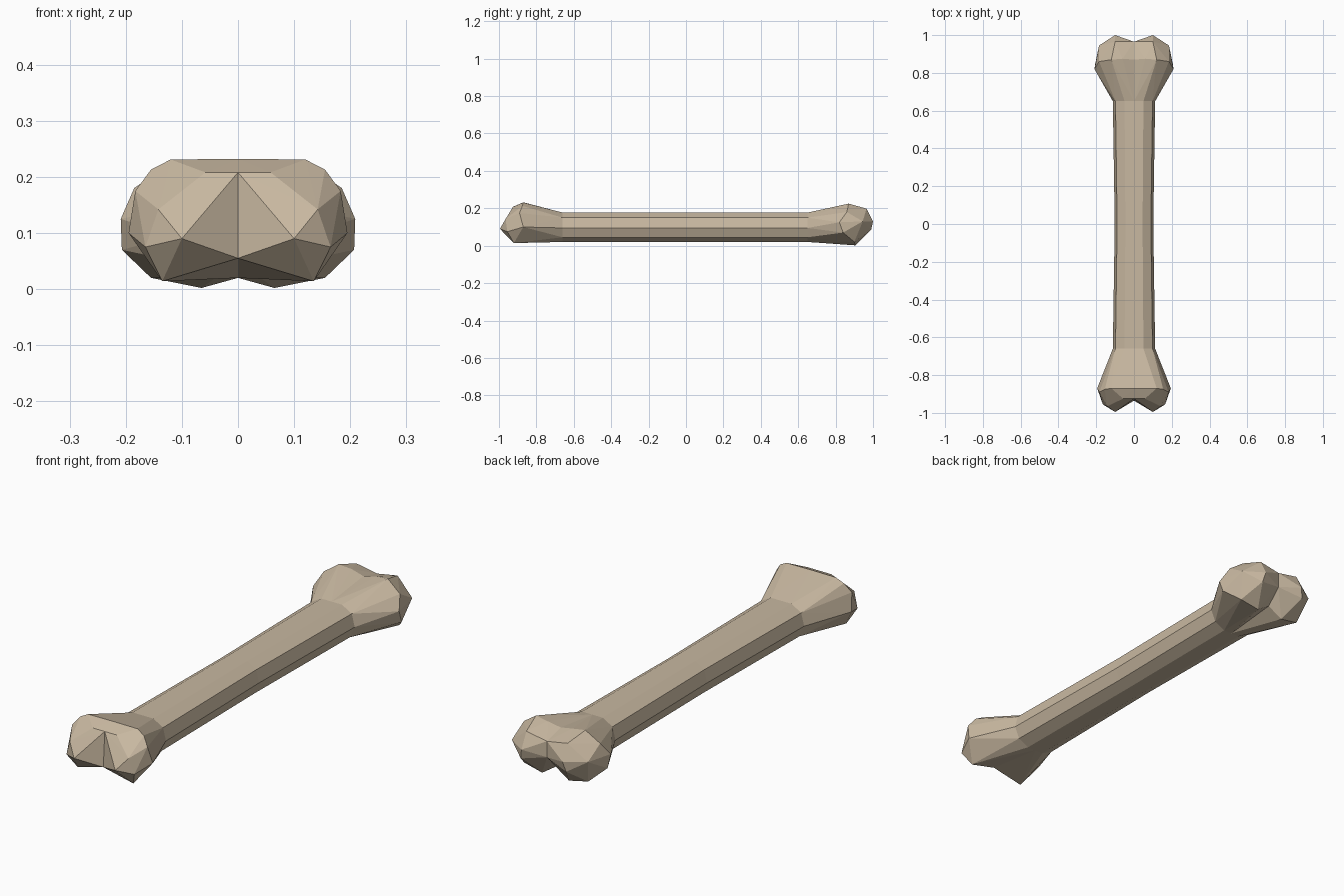
import bpy, bmesh

if "Cube" in bpy.data.objects:
    bpy.data.objects.remove(bpy.data.objects["Cube"])

bone = bpy.data.materials.new("bone tan")
bone.diffuse_color = (0.58, 0.48, 0.355, 1)
bone.use_nodes = True
bone.node_tree.nodes["Principled BSDF"].inputs["Base Color"].default_value = bone.diffuse_color

# Right half of the shaft cross-section (x, z), top to bottom
SECTION = [(0.05, 0.177), (0.098, 0.15), (0.112, 0.095), (0.09, 0.045), (0.04, 0.02)]
FRONT_Y, BACK_Y = -0.66, 0.65


def finish(bm, name):
    bmesh.ops.remove_doubles(bm, verts=bm.verts, dist=0.0005)
    bmesh.ops.recalc_face_normals(bm, faces=bm.faces)
    mesh = bpy.data.meshes.new(name)
    bm.to_mesh(mesh)
    bm.free()
    mesh.materials.append(bone)
    obj = bpy.data.objects.new(name, mesh)
    bpy.context.collection.objects.link(obj)
    return obj


def make_shaft():
    bm = bmesh.new()
    outline = SECTION + [(-x, z) for x, z in reversed(SECTION)]
    # the middle is slightly slimmer than the ends
    rings = [[bm.verts.new((x * s, y, z)) for x, z in outline]
             for y, s in ((FRONT_Y, 1), (0, 0.91), (BACK_Y, 1))]
    n = len(outline)
    for a, b in zip(rings, rings[1:]):
        for i in range(n):
            j = (i + 1) % n
            bm.faces.new((a[i], a[j], b[j], b[i]))
    return finish(bm, "shaft")


def make_knob(name, ring_y, lobe):
    """Two mirrored faceted lobes, open at the shaft and meeting at x = 0."""
    bm = bmesh.new()
    half = [(x, ring_y, z) for x, z in SECTION]
    half += [(0, ring_y, 0.177), (0, ring_y, 0.02)] + lobe
    for side in (1, -1):
        verts = [bm.verts.new((side * x, y, z)) for x, y, z in half]
        bmesh.ops.convex_hull(bm, input=verts)
    hidden = [f for f in bm.faces
              if all(abs(v.co.x) < 1e-4 for v in f.verts)
              or all(abs(v.co.y - ring_y) < 1e-4 for v in f.verts)]
    bmesh.ops.delete(bm, geom=hidden, context='FACES')
    loose = [v for v in bm.verts if not v.link_faces]
    bmesh.ops.delete(bm, geom=loose, context='VERTS')
    return finish(bm, name)


make_shaft()

# Front knob: wide flat top, V notch low in the middle
make_knob("front_knob", FRONT_Y, [
    (0, -0.87, 0.232), (0, -0.925, 0.208), (0, -0.935, 0.055),
    (0.12, -0.87, 0.231), (0.058, -0.925, 0.208), (0.155, -0.875, 0.213),
    (0.183, -0.89, 0.175), (0.195, -0.87, 0.1), (0.142, -0.965, 0.142),
    (0.1, -0.995, 0.09), (0.165, -0.955, 0.075), (0.135, -0.92, 0.014)])

# Back knob: broader, rounder lobes with a shallow notch
make_knob("back_knob", BACK_Y, [
    (0, 0.87, 0.205), (0, 0.965, 0.18), (0, 0.965, 0.11), (0, 0.9, 0.045),
    (0.12, 0.87, 0.225), (0.06, 0.875, 0.218), (0.1, 0.965, 0.198),
    (0.185, 0.86, 0.18), (0.209, 0.82, 0.125), (0.207, 0.84, 0.07),
    (0.185, 0.945, 0.13), (0.1, 1.0, 0.13), (0.11, 0.99, 0.085),
    (0.155, 0.9, 0.02), (0.065, 0.905, 0.002)])
